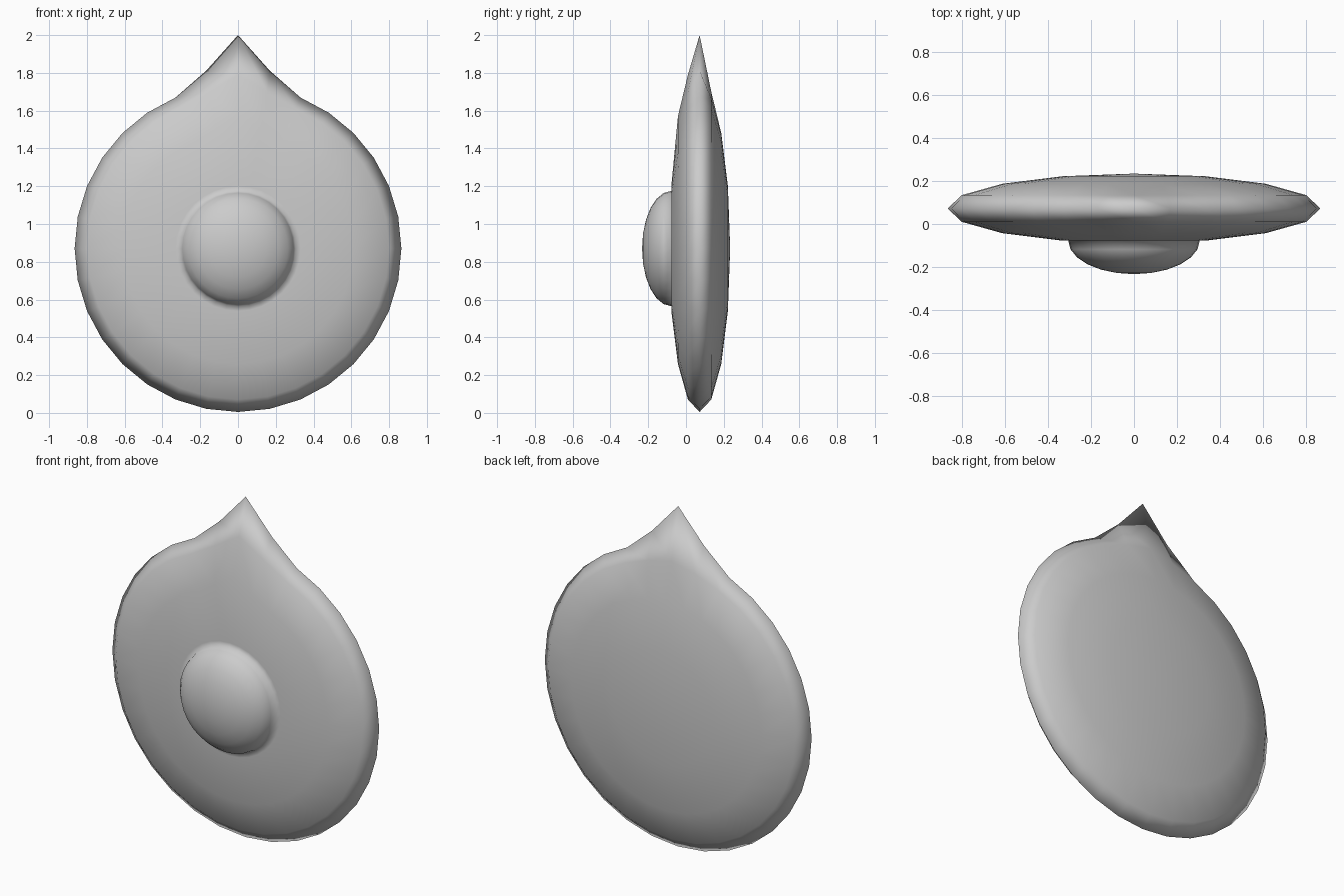
import bpy, bmesh, math
from mathutils import Vector

if "Cube" in bpy.data.objects:
    bpy.data.objects.remove(bpy.data.objects["Cube"], do_unlink=True)

SEGMENTS = 32
CENTRE = Vector((0, 0.072, 0.87))
RADIUS, HALF_DEPTH = 0.865, 0.162
DOME_RADIUS, DOME_DEPTH = 0.305, 0.155

grey = bpy.data.materials.new("soft_grey")
grey.use_nodes = True
colour = (0.6, 0.6, 0.6, 1)
grey.diffuse_color = colour
grey.node_tree.nodes["Principled BSDF"].inputs["Base Color"].default_value = colour

# Half profile of the disc, from the back pole to the front, then over the dome
profile = []
for ring in range(8):
    a = math.pi * ring / 8
    profile.append((RADIUS * math.sin(a), HALF_DEPTH * math.cos(a)))
base = profile[-1][1]
for step in range(7):
    a = math.pi / 2 * step / 6
    profile.append((DOME_RADIUS * math.cos(a), base - DOME_DEPTH * math.sin(a)))

# Turn the profile around the front-to-back axis
bm = bmesh.new()
verts = [bm.verts.new(CENTRE + Vector((0, y, r))) for r, y in profile]
edges = [bm.edges.new(pair) for pair in zip(verts, verts[1:])]
bmesh.ops.spin(bm, geom=verts + edges, cent=CENTRE, axis=(0, 1, 0),
               angle=math.tau, steps=SEGMENTS, use_duplicate=False)
bmesh.ops.remove_doubles(bm, verts=bm.verts, dist=0.0005)

# Pull the top of the rim into a point, strongest at the rim
column_weight = {0: 1.0, 1: 0.35}
for v in bm.verts:
    p = v.co - CENTRE
    r = math.hypot(p.x, p.z)
    if r < RADIUS * 0.6:
        continue
    column = abs(round(math.atan2(p.x, p.z) / math.tau * SEGMENTS))
    front = p.y < 0
    if r > RADIUS * 0.98:
        lift = 0.265
    elif r > RADIUS * 0.85:
        lift = 0.12 if front else 0.03
    else:
        lift = 0.09 if front else 0
    v.co.z += lift * column_weight.get(column, 0)

bmesh.ops.recalc_face_normals(bm, faces=bm.faces)
for f in bm.faces:
    f.smooth = True
mesh = bpy.data.meshes.new("pointed_disc")
bm.to_mesh(mesh)
bm.free()
mesh.materials.append(grey)
disc = bpy.data.objects.new("pointed_disc", mesh)
bpy.context.collection.objects.link(disc)
